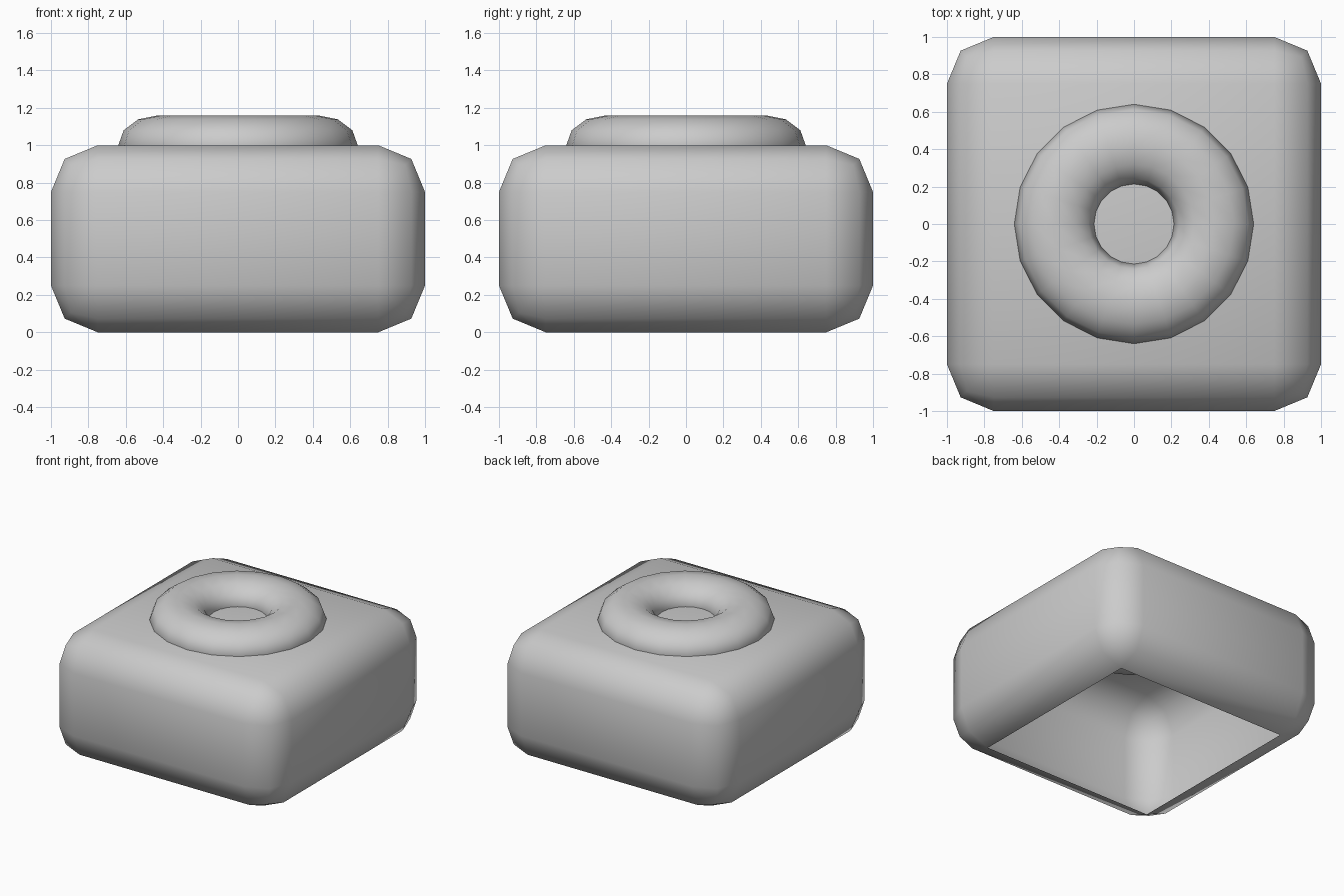
import bpy, bmesh

if "Cube" in bpy.data.objects:
    bpy.data.objects.remove(bpy.data.objects["Cube"])

# Rounded block: hollow shell with an open underside
bm = bmesh.new()
bmesh.ops.create_cube(bm, size=2)
bmesh.ops.scale(bm, vec=(1, 1, 0.5), verts=bm.verts)
bmesh.ops.translate(bm, vec=(0, 0, 0.5), verts=bm.verts)
bmesh.ops.bevel(bm, geom=bm.edges[:], offset=0.25, segments=2,
                profile=0.5, affect='EDGES', clamp_overlap=True)
bm.normal_update()
floor = [f for f in bm.faces if f.calc_center_median().z < 0.001]
bmesh.ops.delete(bm, geom=floor, context='FACES')
for f in bm.faces:
    f.smooth = True
mesh = bpy.data.meshes.new("rounded_block")
bm.to_mesh(mesh)
bm.free()
block = bpy.data.objects.new("rounded_block", mesh)
bpy.context.collection.objects.link(block)

# Flattened ring half sunk into the top
bpy.ops.mesh.primitive_torus_add(major_radius=0.427, minor_radius=0.213,
                                 major_segments=20, minor_segments=12,
                                 location=(0, 0, 1))
ring = bpy.context.object
ring.name = "top_ring"
ring.scale.z = 0.16 / 0.213
bpy.ops.object.shade_smooth()
